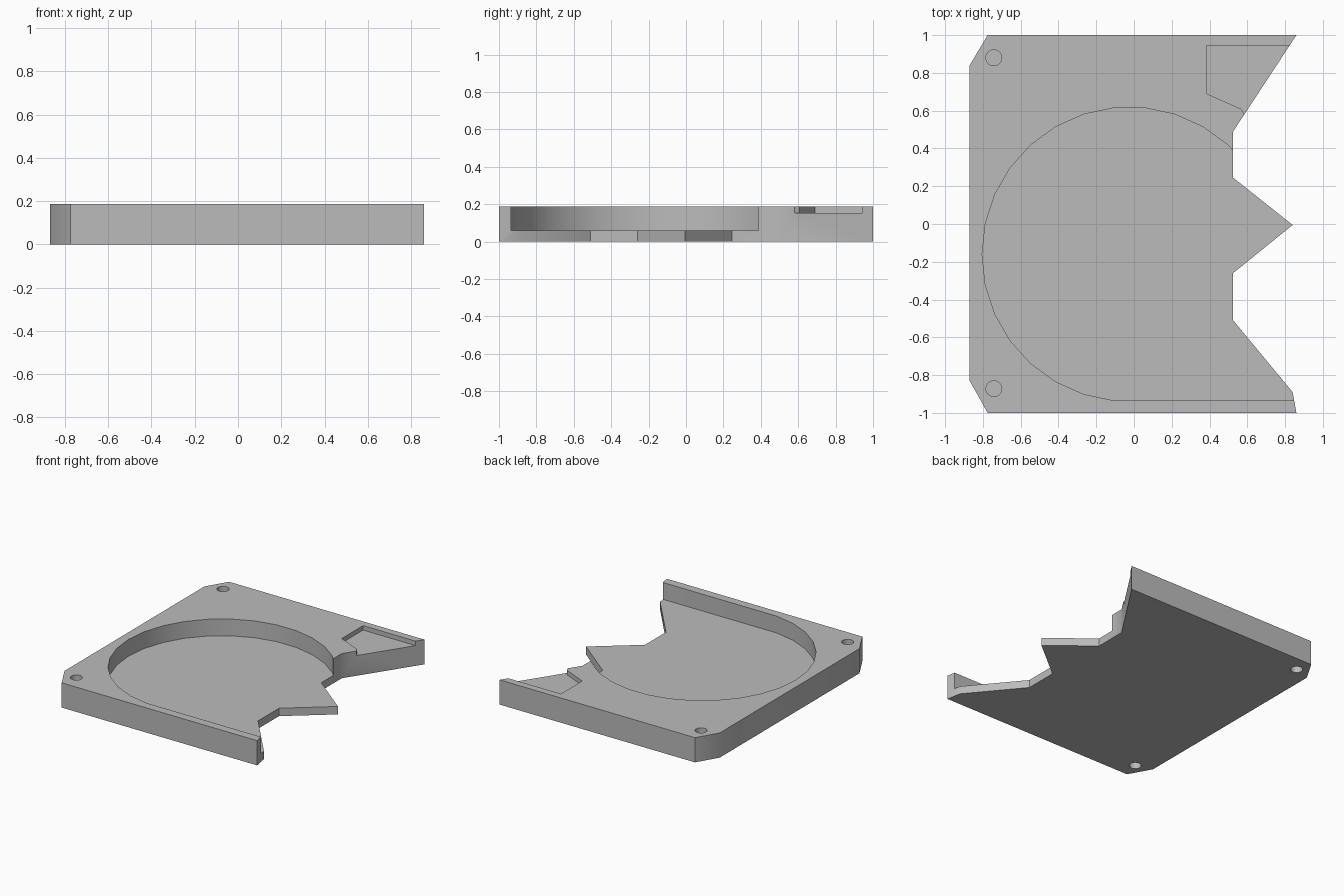
import bpy, bmesh
from math import cos, sin, radians

if "Cube" in bpy.data.objects:
    bpy.data.objects.remove(bpy.data.objects["Cube"])

HEIGHT, FLOOR, LEDGE = 0.187, 0.06, 0.153

grey = bpy.data.materials.new("plain grey")
grey.use_nodes = True
colour = (0.5, 0.5, 0.5, 1)
grey.diffuse_color = colour
grey.node_tree.nodes["Principled BSDF"].inputs["Base Color"].default_value = colour


def prism(name, points, z0, z1):
    """Extrude a flat outline between two heights."""
    bm = bmesh.new()
    face = bm.faces.new([bm.verts.new((x, y, z0)) for x, y in points])
    top = bmesh.ops.extrude_face_region(bm, geom=[face])
    verts = [v for v in top["geom"] if isinstance(v, bmesh.types.BMVert)]
    bmesh.ops.translate(bm, verts=verts, vec=(0, 0, z1 - z0))
    bmesh.ops.recalc_face_normals(bm, faces=bm.faces)
    mesh = bpy.data.meshes.new(name)
    bm.to_mesh(mesh)
    bm.free()
    mesh.materials.append(grey)
    obj = bpy.data.objects.new(name, mesh)
    bpy.context.collection.objects.link(obj)
    return obj


def arc(cx, cy, r, start, end, step):
    return [(cx + r * cos(radians(a)), cy + r * sin(radians(a)))
            for a in range(start, end + 1, step)]


# Plate with chamfered left corners and a notched right edge
plate = prism("base_plate", [
    (-0.87, -0.83), (-0.775, -1), (0.86, -1), (0.84, -0.89),
    (0.525, -0.51), (0.525, -0.26), (0.84, -0.005), (0.525, 0.245),
    (0.525, 0.49), (0.86, 1), (-0.775, 1), (-0.87, 0.84)], 0, HEIGHT)

# Round recess, open to the right, and the shallow corner pocket
cutters = [
    prism("recess_cutter", arc(-0.025, -0.16, 0.779, 36, 264, 12)
          + [(1, -0.935), (1, 0.298)], FLOOR, 0.5),
    prism("pocket_cutter", [(0.385, 0.945), (0.385, 0.69), (0.57, 0.608),
                            (0.584, 0.58), (1, 0.58), (1, 0.945)], LEDGE, 0.5),
]

# Screw holes from both faces, leaving a thin web between them
for side, y in (("back", 0.88), ("front", -0.872)):
    ring = arc(-0.742, y, 0.042, 0, 345, 15)
    cutters.append(prism(side + "_upper_hole_cutter", ring, 0.1, 0.5))
    cutters.append(prism(side + "_lower_hole_cutter", ring, -0.1, 0.085))

for cutter in cutters:
    cut = plate.modifiers.new(cutter.name, "BOOLEAN")
    cut.operation = "DIFFERENCE"
    cut.solver = "EXACT"
    cut.object = cutter

# Apply the cuts and drop the cutters
bpy.ops.object.select_all(action="DESELECT")
bpy.context.view_layer.objects.active = plate
plate.select_set(True)
for name in [m.name for m in plate.modifiers]:
    bpy.ops.object.modifier_apply(modifier=name)
for cutter in cutters:
    bpy.data.objects.remove(cutter)

bpy.ops.object.shade_smooth_by_angle(angle=radians(35))
